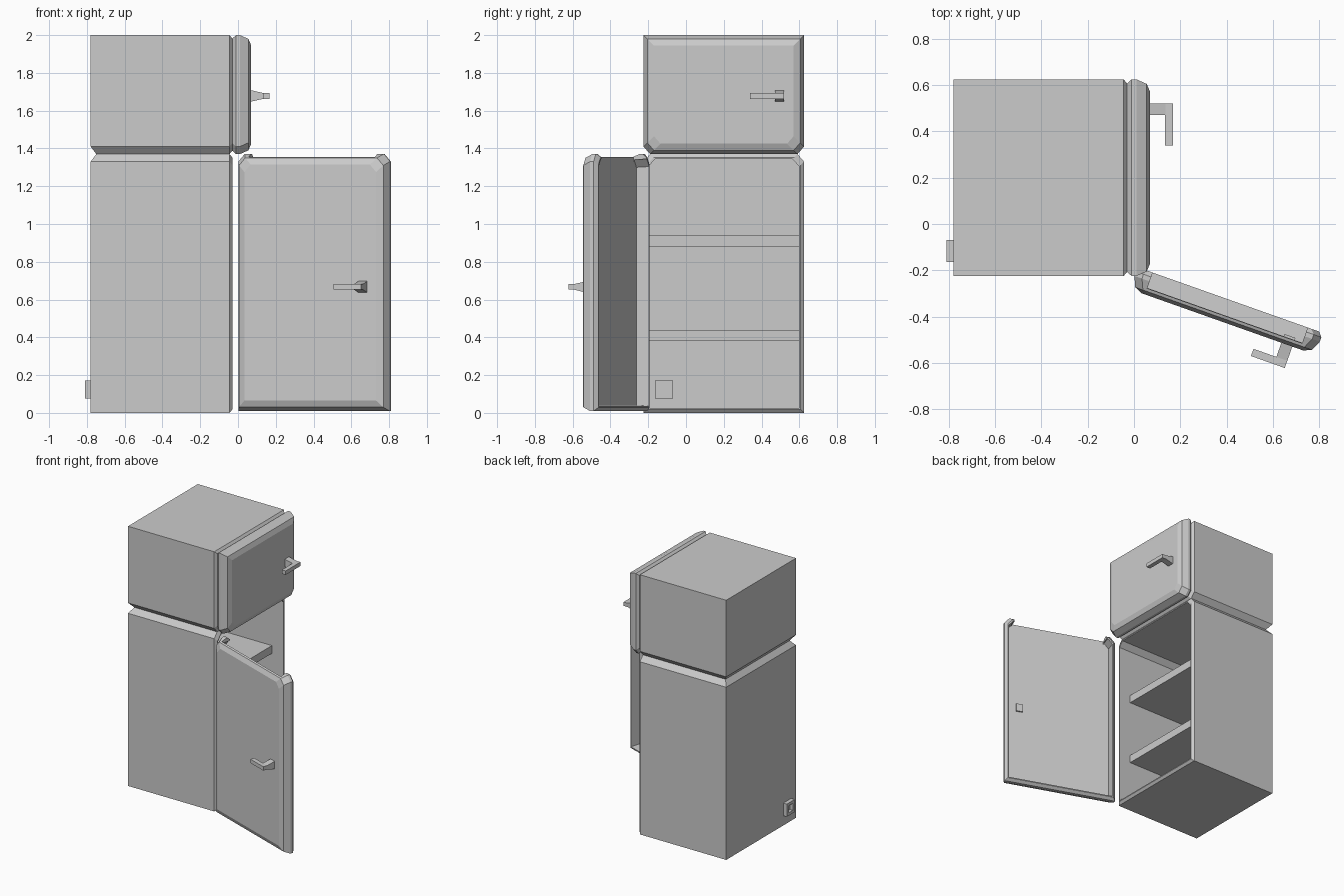
import bpy, bmesh, math
from mathutils import Matrix, Vector

if "Cube" in bpy.data.objects:
    bpy.data.objects.remove(bpy.data.objects["Cube"])


def make(name, verts, faces):
    """Mesh object with merged points and outward normals."""
    bm = bmesh.new()
    vs = [bm.verts.new(v) for v in verts]
    for f in faces:
        bm.faces.new([vs[i] for i in f])
    bmesh.ops.remove_doubles(bm, verts=bm.verts[:], dist=1e-5)
    bmesh.ops.recalc_face_normals(bm, faces=bm.faces[:])
    me = bpy.data.meshes.new(name)
    bm.to_mesh(me)
    bm.free()
    ob = bpy.data.objects.new(name, me)
    bpy.context.collection.objects.link(ob)
    return ob


def outline(x, y0, y1, flat, cut, inset=0.0, c=0.035, cz=0.04):
    """Rectangle in the yz plane; the corners at height 'cut' are chamfered."""
    s = 1 if cut > flat else -1
    y0, y1, flat, cut = y0 + inset, y1 - inset, flat + s * inset, cut - s * inset
    return [(x, y0, flat), (x, y1, flat), (x, y1, cut - s * cz),
            (x, y1 - c, cut), (x, y0 + c, cut), (x, y0, cut - s * cz)]


def loft(name, rings):
    """Skin a list of equal rings and cap both ends."""
    n = len(rings[0])
    verts = [p for r in rings for p in r]
    faces = [list(range(n)), list(range((len(rings) - 1) * n, len(rings) * n))]
    for k in range(len(rings) - 1):
        for i in range(n):
            j = (i + 1) % n
            faces.append([k * n + i, k * n + j, (k + 1) * n + j, (k + 1) * n + i])
    return make(name, verts, faces)


def box(name, a, b):
    def rect(x):
        return [(x, a[1], a[2]), (x, b[1], a[2]), (x, b[1], b[2]), (x, a[1], b[2])]
    return loft(name, [rect(a[0]), rect(b[0])])


def handle(name, x0, y_end, y_tip, z):
    """Tapered stem with a flat grip turned sideways."""
    def rect(x, ya, h):
        return [(x, ya, z - h), (x, y_end, z - h), (x, y_end, z + h), (x, ya, z + h)]
    y_stem = y_end - 0.05
    stem = [rect(x0, y_stem, 0.03), rect(0.07, y_stem, 0.03), rect(0.135, y_stem, 0.015)]
    return [loft(name + "_stem", stem),
            box(name + "_grip", (0.135, y_tip, z - 0.015), (0.168, y_end, z + 0.015))]


Y0, Y1 = -0.225, 0.625
MID = 1.37


def cabinet(name, flat, hollow):
    s = 1 if MID > flat else -1
    rings = [outline(-0.78, Y0, Y1, flat, MID - s * 0.04, c=0, cz=0),
             outline(-0.75, Y0, Y1, flat, MID),
             outline(-0.045, Y0, Y1, flat, MID),
             outline(-0.03, Y0, Y1, flat, MID, 0.018)]
    if hollow:
        rings += [outline(-0.03, Y0, Y1, flat, MID, 0.026),
                  outline(-0.76, Y0, Y1, flat, MID, 0.026)]
    return loft(name, rings)


def door(name, y0, y1, flat, hollow):
    steps = [(0.07, 0.055), (0.055, 0.02), (0.01, 0), (-0.01, 0), (-0.03, 0.018)]
    if hollow:
        steps += [(-0.03, 0.026), (0.04, 0.03)]
    return loft(name, [outline(x, y0, y1, flat, MID, i) for x, i in steps])


# Cabinets
cabinet("fridge_cabinet", 0.0, True)
cabinet("freezer_cabinet", 2.0, False)

# Shelves inside the fridge
for i, z in enumerate((0.38, 0.88)):
    box(f"shelf_{i + 1}", (-0.765, Y0 + 0.02, z), (-0.13, Y1 - 0.02, z + 0.06))

# Closed freezer door and handle
door("freezer_door", Y0, Y1, 2.0, False)
handle("freezer_handle", 0.06, 0.52, 0.34, 1.678)

# Open fridge door: built closed with its hinge at the origin, then swung open
swing = Matrix.Translation((0.005, -0.215, 0)) @ Matrix.Rotation(math.radians(-109.5), 4, 'Z')
fridge_door = door("fridge_door", 0.0, 0.85, 0.01, True)
parts = [fridge_door] + handle("fridge_handle", 0.03, 0.745, 0.59, 0.667)

# The door pan is open along its top edge
cutter = box("door_top_cutter", (-0.06, 0.07, 1.33), (0.042, 0.78, 1.42))
cutter.hide_render = True
cutter.display_type = 'WIRE'
mod = fridge_door.modifiers.new("open_top", 'BOOLEAN')
mod.operation = 'DIFFERENCE'
mod.solver = 'EXACT'
mod.object = cutter
for ob in parts + [cutter]:
    ob.matrix_world = swing

# Power socket frame on the back
socket = [(-0.745, 0), (-0.81, 0), (-0.81, 0.022), (-0.785, 0.022)]
loft("rear_socket", [outline(x, -0.165, -0.07, 0.075, 0.172, i, 0, 0) for x, i in socket])
